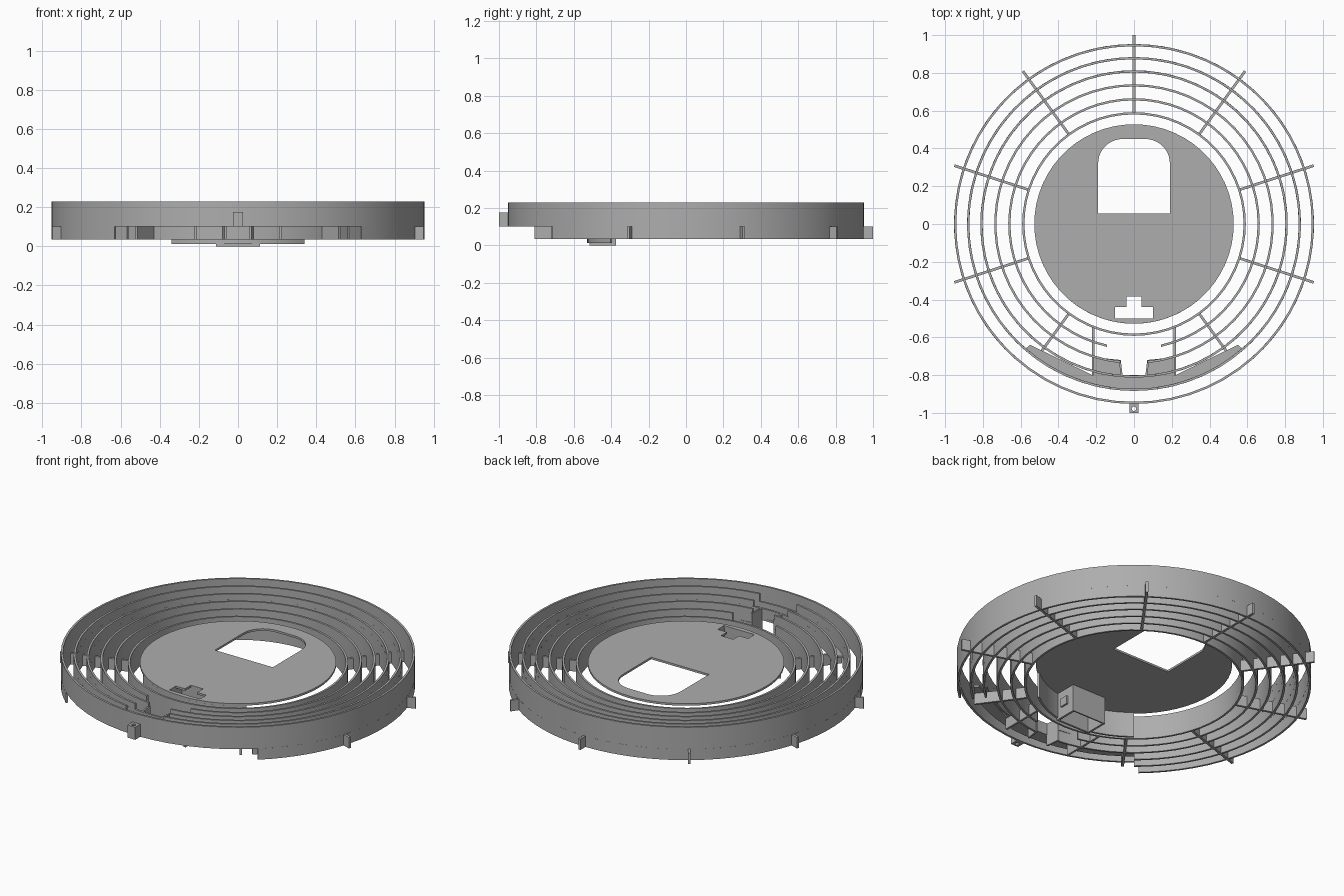
import bpy, bmesh, math
from math import sin, cos, radians

if "Cube" in bpy.data.objects:
    bpy.data.objects.remove(bpy.data.objects["Cube"], do_unlink=True)

grey = bpy.data.materials.new("plain grey")
grey.use_nodes = True
COLOUR = (0.42, 0.42, 0.42, 1)
grey.diffuse_color = COLOUR
grey.node_tree.nodes["Principled BSDF"].inputs["Base Color"].default_value = COLOUR

BASE, STEP = 0.035, 0.1     # lower edge of the rings, upper edge of the ribs
DISC_TOP = 0.172
WALL = 0.012


def slab(name, loops, z0, z1):
    """Extrude flat outlines (later loops inside the first become holes)."""
    curve = bpy.data.curves.new(name, 'CURVE')
    curve.dimensions = '2D'
    curve.fill_mode = 'BOTH'
    curve.extrude = (z1 - z0) / 2
    for loop in loops:
        spline = curve.splines.new('POLY')
        spline.points.add(len(loop) - 1)
        for point, (x, y) in zip(spline.points, loop):
            point.co = (x, y, 0, 1)
        spline.use_cyclic_u = True
    temp = bpy.data.objects.new(name + "_outline", curve)
    bpy.context.collection.objects.link(temp)
    deps = bpy.context.evaluated_depsgraph_get()
    mesh = bpy.data.meshes.new_from_object(temp.evaluated_get(deps))
    bpy.data.objects.remove(temp, do_unlink=True)
    bpy.data.curves.remove(curve)
    bm = bmesh.new()
    bm.from_mesh(mesh)
    bmesh.ops.remove_doubles(bm, verts=bm.verts, dist=0.0002)
    bmesh.ops.translate(bm, verts=bm.verts, vec=(0, 0, (z0 + z1) / 2))
    bmesh.ops.recalc_face_normals(bm, faces=bm.faces)
    bm.to_mesh(mesh)
    bm.free()
    mesh.materials.clear()
    mesh.materials.append(grey)
    obj = bpy.data.objects.new(name, mesh)
    bpy.context.collection.objects.link(obj)
    bpy.ops.object.select_all(action='DESELECT')
    obj.select_set(True)
    bpy.context.view_layer.objects.active = obj
    bpy.ops.object.shade_smooth_by_angle(angle=radians(30))
    return obj


def arc(r, a0, a1, n=60):
    """Points on a circle; angles in degrees, measured from the front."""
    angles = [radians(a0 + (a1 - a0) * i / n) for i in range(n + 1)]
    return [(r * sin(a), -r * cos(a)) for a in angles]


def circle(r, cx=0, cy=0, n=60):
    return [(x + cx, y + cy) for x, y in arc(r, 0, 360, n)[:-1]]


def rect(x0, x1, y0, y1):
    return [(x0, y0), (x1, y0), (x1, y1), (x0, y1)]


def hoop(name, r, z0, z1, gap=0):
    """Thin round wall, open at the front by gap degrees to each side."""
    if gap:
        loops = [arc(r, gap, 360 - gap) + arc(r - WALL, 360 - gap, gap)]
    else:
        loops = [circle(r), circle(r - WALL)]
    slab(name, loops, z0, z1)


# Outer rim, cut away below at the front
hoop("outer_rim", 0.953, STEP, 0.23)
hoop("outer_rim_skirt", 0.953, BASE, STEP, 41.4)

# Two rings that are lowered and cut away at the front
for name, r, top in (("ring_1", 0.884, 0.216), ("ring_2", 0.814, 0.204)):
    hoop(name, r, STEP, 0.17)
    hoop(name + "_crest", r, 0.17, top, 8)
    hoop(name + "_skirt", r, BASE, STEP, 40)

# Inner rings
hoop("ring_3", 0.74, BASE, 0.193, 5.5)
hoop("ring_4", 0.666, BASE, 0.182, 12.5)
hoop("ring_5", 0.592, BASE, DISC_TOP)

# Radial ribs, with tips standing out of the rim
for i in range(1, 10):
    a = radians(36 * i)
    end = 0.884 if i in (1, 9) else 1.0
    outline = [(r * sin(a) + s * cos(a), -r * cos(a) + s * sin(a))
               for r, s in ((0.585, -0.007), (end, -0.007), (end, 0.007), (0.585, 0.007))]
    slab(f"rib_{i}", [outline], BASE, STEP)

# Central disc with an arched window and a T slot
corner = 0.13
window = [(-0.19, 0.055), (0.19, 0.055)]
for cx, start in ((0.06, 90), (-0.06, 180)):
    window += [(cx + x, 0.32 + y) for x, y in arc(corner, start, start + 90, 10)]
t_slot = [(-0.1, -0.5), (0.1, -0.5), (0.1, -0.44), (0.04, -0.44),
          (0.04, -0.385), (-0.04, -0.385), (-0.04, -0.44), (-0.1, -0.44)]
slab("centre_disc", [circle(0.528), window, t_slot], DISC_TOP - 0.012, DISC_TOP)

# Curved lip hanging from the front edge of the disc
slab("disc_lip", [arc(0.528, -40, 40, 16) + arc(0.516, 40, -40, 16)], 0.012, DISC_TOP - 0.012)

# Open socket under the T slot
slab("socket", [rect(-0.112, 0.112, -0.515, -0.375), rect(-0.1, 0.1, -0.503, -0.383)],
     0, DISC_TOP - 0.012)
for side in (-1, 1):
    x0, x1 = sorted((side * 0.11, side * 0.122))
    slab("socket_boss", [rect(x0, x1, -0.47, -0.42)], 0.06, 0.11)

# Crescent shelf at the front with two blocks behind it
shelf = arc(0.875, -41, 41, 24) + [(0.55, -0.64), (0.22, -0.8), (-0.22, -0.8), (-0.55, -0.64)]
slab("front_shelf", [shelf], STEP, STEP + 0.012)
for side, word in ((1, "left"), (-1, "right")):
    block = [(side * x, y) for x, y in ((0.07, -0.72), (0.215, -0.705), (0.215, -0.805), (0.06, -0.805))]
    slab(f"shelf_block_{word}", [block], STEP, STEP + 0.012)
    x0, x1 = sorted((side * 0.21, side * 0.222))
    slab(f"shelf_wall_{word}", [rect(x0, x1, -0.81, -0.545)], BASE, STEP)
    guide = [(side * x, y) for x, y in ((0.07, -0.72), (0.08, -0.72), (0.07, -0.805), (0.06, -0.805))]
    slab(f"guide_wall_{word}", [guide], BASE, 0.17)

# Small eyelet on the front of the rim
slab("front_eyelet", [rect(-0.025, 0.025, -1.0, -0.945), circle(0.012, 0, -0.978, 12)], STEP, 0.175)
